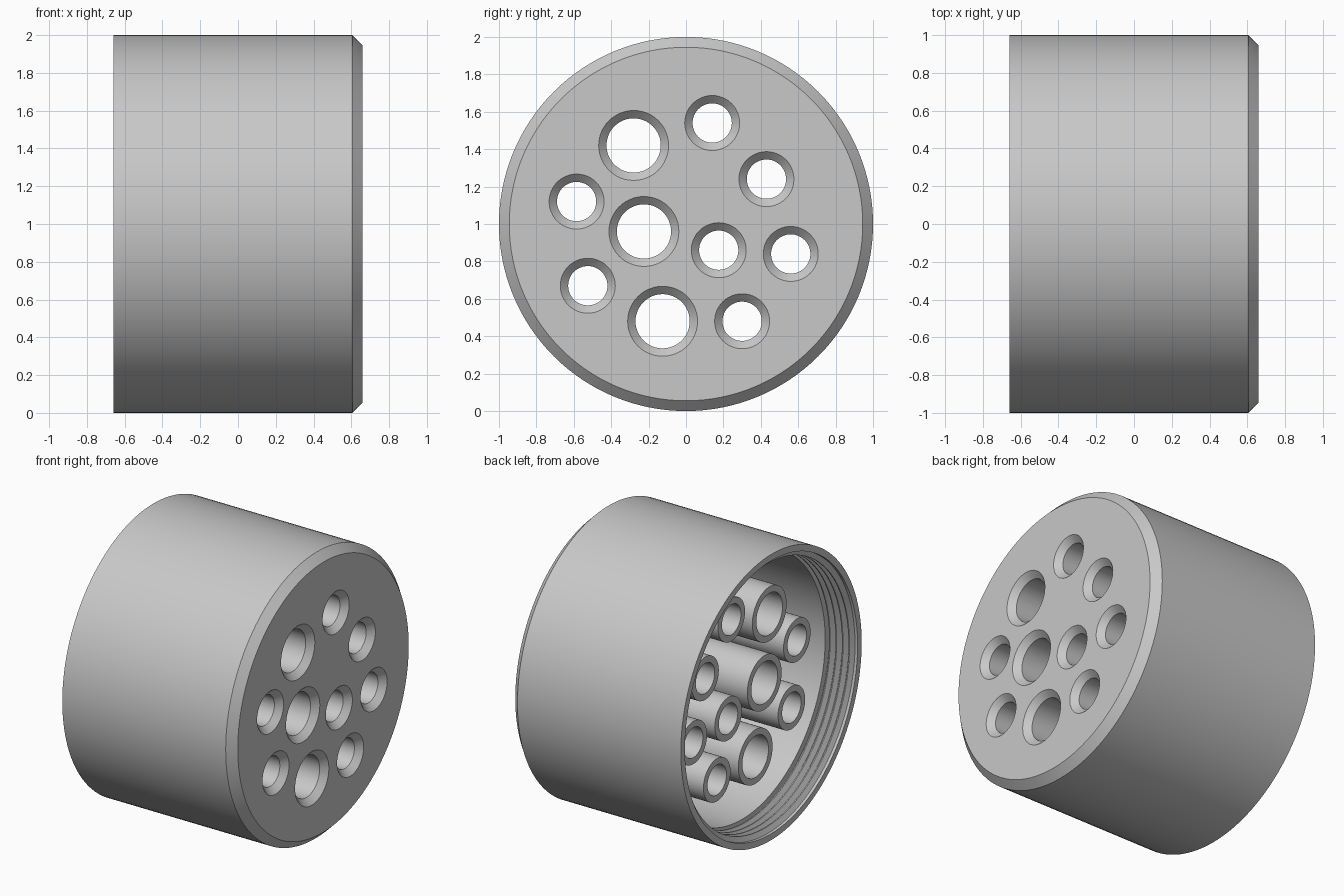
import bpy
import bmesh
import math
from mathutils import Matrix, Vector

if "Cube" in bpy.data.objects:
    bpy.data.objects.remove(bpy.data.objects["Cube"])

BACK, FRONT, FLOOR, TUBE_END = -0.66, 0.66, 0.52, -0.45
BIG, SMALL = 0.145, 0.105
CHAMFER, WALL = 0.042, 0.045

# Hole centres (y, z) grouped by bore radius
HOLES = {
    BIG: [(-0.28, 1.42), (-0.225, 0.96), (-0.125, 0.48)],
    SMALL: [(0.14, 1.54), (0.43, 1.24), (-0.585, 1.12), (0.175, 0.86),
            (0.56, 0.84), (-0.525, 0.67), (0.30, 0.48)],
}

grey = bpy.data.materials.new("light_grey")
grey.use_nodes = True
colour = (0.58, 0.58, 0.58, 1)
grey.diffuse_color = colour
grey.node_tree.nodes["Principled BSDF"].inputs["Base Color"].default_value = colour


def lathe(bm, profile, y, z, steps):
    """Revolve (x, radius) points about the x axis through (y, z)."""
    centre = Vector((0, y, z))
    verts = [bm.verts.new((x, y, z + r)) for x, r in profile]
    edges = [bm.edges.new(pair) for pair in zip(verts, verts[1:])]
    bmesh.ops.spin(bm, geom=verts + edges, cent=centre, axis=(1, 0, 0),
                   angle=math.tau, steps=steps, use_merge=True)


def finish(name, bm):
    bmesh.ops.remove_doubles(bm, verts=bm.verts, dist=0.0001)
    bmesh.ops.recalc_face_normals(bm, faces=bm.faces)
    mesh = bpy.data.meshes.new(name)
    bm.to_mesh(mesh)
    bm.free()
    mesh.materials.append(grey)
    obj = bpy.data.objects.new(name, mesh)
    bpy.context.collection.objects.link(obj)
    return obj


def activate(obj):
    bpy.ops.object.select_all(action='DESELECT')
    obj.select_set(True)
    bpy.context.view_layer.objects.active = obj


# Cup: chamfered front, thick floor, threaded mouth at the back
profile = [(FRONT, 0), (FRONT, 0.945), (0.605, 1), (BACK, 1), (BACK, 0.955)]
for i in range(4):
    x = BACK + 0.02 + i * 0.05
    profile += [(x, 0.955), (x + 0.018, 0.92), (x + 0.026, 0.92), (x + 0.044, 0.955)]
profile += [(-0.44, 0.955), (-0.44, 0.91), (FLOOR, 0.91), (FLOOR, 0)]
bm = bmesh.new()
lathe(bm, profile, 0, 1, 128)
cup = finish("cup_body", bm)

# Countersunk drill shapes that pierce the floor
bm = bmesh.new()
for r, centres in HOLES.items():
    tip = 0.02
    shape = [(FLOOR - 0.1, 0), (FLOOR - 0.1, r), (FRONT - CHAMFER, r),
             (FRONT + tip, r + CHAMFER + tip), (FRONT + tip, 0)]
    for y, z in centres:
        lathe(bm, shape, y, z, 48)
drills = finish("hole_cutters", bm)
drills.hide_render = True

cut = cup.modifiers.new("holes", 'BOOLEAN')
cut.operation = 'DIFFERENCE'
cut.solver = 'EXACT'
cut.object = drills
activate(cup)
bpy.ops.object.modifier_apply(modifier=cut.name)
bpy.data.objects.remove(drills)
bpy.ops.object.shade_smooth_by_angle(angle=math.radians(30))

# Tubes that continue each hole back into the cavity
for label, r in (("large", BIG), ("small", SMALL)):
    for n, (y, z) in enumerate(HOLES[r], 1):
        bm = bmesh.new()
        lathe(bm, [(FLOOR, r), (TUBE_END, r), (TUBE_END, r + WALL),
                   (FLOOR, r + WALL), (FLOOR, r)], y, z, 48)
        tube = finish(f"{label}_tube_{n}", bm)
        activate(tube)
        bpy.ops.object.shade_smooth_by_angle(angle=math.radians(30))
